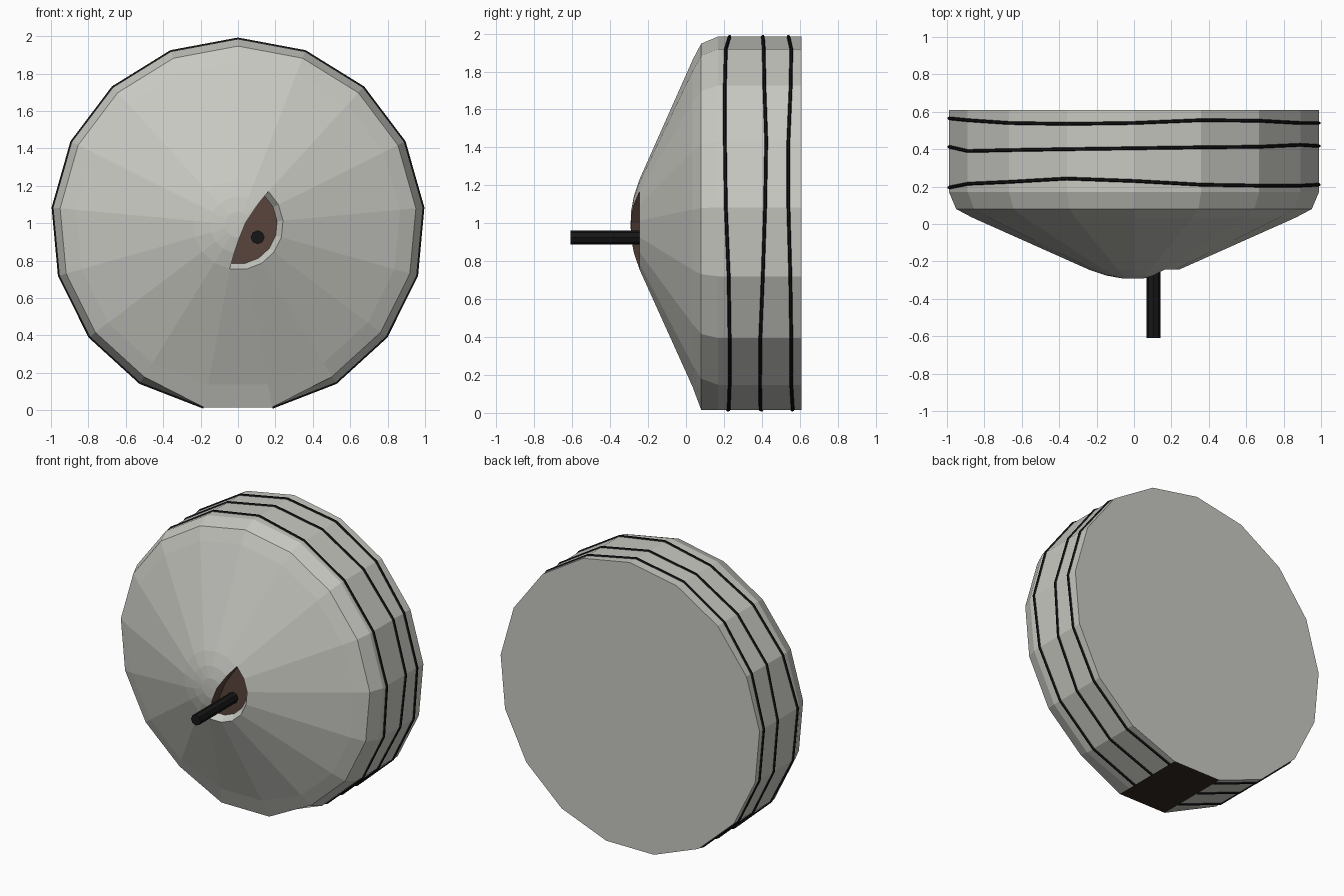
import bpy, bmesh
from math import sin, cos, tau

if "Cube" in bpy.data.objects:
    bpy.data.objects.remove(bpy.data.objects["Cube"])

N, R, ZC = 17, 0.993, 0.992


def material(name, rgb):
    m = bpy.data.materials.new(name)
    m.diffuse_color = (*rgb, 1)
    m.use_nodes = True
    m.node_tree.nodes["Principled BSDF"].inputs["Base Color"].default_value = m.diffuse_color
    return m


GREY = material("shell_grey", (0.58, 0.58, 0.54))
BROWN = material("recess_brown", (0.10, 0.06, 0.045))
DARK = material("underside_dark", (0.03, 0.022, 0.016))
BLACK = material("black", (0.008, 0.008, 0.008))


def ring_point(k, r, y):
    a = tau * k / N
    return (r * sin(a), y, ZC + r * cos(a))


def finish(bm, name, mats):
    bmesh.ops.recalc_face_normals(bm, faces=bm.faces[:])
    me = bpy.data.meshes.new(name)
    bm.to_mesh(me)
    bm.free()
    for m in mats:
        me.materials.append(m)
    ob = bpy.data.objects.new(name, me)
    bpy.context.collection.objects.link(ob)
    return ob


# Shell: 17-sided lathed cone and drum, flat underside
profile = [(0.07, -0.29), (0.15, -0.275), (0.24, -0.245), (0.87, 0.035),
           (0.955, 0.08), (R, 0.17), (R, 0.61)]
bm = bmesh.new()
rings = []
for i, (r, y) in enumerate(profile):
    rings.append([bm.verts.new(ring_point(k, R if i == 4 and k in (8, 9) else r, y))
                  for k in range(N)])
for i, (a, b) in enumerate(zip(rings, rings[1:])):
    for k in range(N):
        j = (k + 1) % N
        f = bm.faces.new((a[k], a[j], b[j], b[k]))
        if k == 8 and i >= 4:
            f.material_index = 2
tip = bm.verts.new((0, -0.292, ZC))
for k in range(N):
    bm.faces.new((tip, rings[0][k], rings[0][(k + 1) % N]))
bm.faces.new(rings[-1])
shell = finish(bm, "shell", [GREY, BROWN, DARK])

# Recess cutter: arc wall tapers inward, bowed left wall
chord = [(0.0, -0.09), (0.04, 0.01), (0.10, 0.10)]


def outline(bm, r, y):
    pts = [ring_point(k, r, y) for k in range(2, 10)]
    pts += [(x, y, ZC + z) for x, z in chord]
    return [bm.verts.new(p) for p in pts]


bm = bmesh.new()
front, floor = outline(bm, 0.317, -0.35), outline(bm, 0.21, -0.20)
n = len(front)
for k in range(n):
    j = (k + 1) % n
    f = bm.faces.new((front[k], front[j], floor[j], floor[k]))
    f.material_index = 0 if k < 7 else 1
bm.faces.new(front)
bm.faces.new(floor).material_index = 1
bmesh.ops.triangulate(bm, faces=bm.faces[:])
cutter = finish(bm, "recess_cutter", [GREY, BROWN, DARK])
cutter.hide_render = True

mod = shell.modifiers.new("recess", 'BOOLEAN')
mod.operation, mod.solver, mod.object = 'DIFFERENCE', 'EXACT', cutter
dg = bpy.context.evaluated_depsgraph_get()
cut_mesh = bpy.data.meshes.new_from_object(shell.evaluated_get(dg))
shell.modifiers.clear()
shell.data = cut_mesh
bpy.data.objects.remove(cutter)

# Wavy bands around the drum, open across the underside (y at each corner)
bands = [
    [.23, .21, .205, .205, .21, .225, .23, .23, .225,
     .22, .22, .21, .20, .195, .215, .225, .243],
    [.405, .41, .413, .423, .417, .405, .392, .39, .393,
     .40, .40, .405, .41, .413, .39, .395, .40],
    [.54, .555, .552, .54, .54, .55, .555, .555, .563,
     .56, .56, .56, .565, .565, .555, .54, .535]]
for i, ys in enumerate(bands):
    cu = bpy.data.curves.new("band_%d" % (i + 1), 'CURVE')
    cu.dimensions = '3D'
    cu.bevel_depth, cu.bevel_resolution = 0.009, 1
    cu.use_fill_caps = True
    sp = cu.splines.new('POLY')
    sp.points.add(N - 1)
    for p, k in zip(sp.points, range(9, 9 + N)):
        p.co = (*ring_point(k, R, ys[k % N]), 1)
    sp.use_smooth = False
    cu.materials.append(BLACK)
    ob = bpy.data.objects.new(cu.name, cu)
    bpy.context.collection.objects.link(ob)

# Rod sticking out of the recess
bpy.ops.mesh.primitive_cylinder_add(vertices=8, radius=0.037, depth=0.41,
                                    location=(0.105, -0.405, 0.925),
                                    rotation=(tau / 4, 0, 0))
rod = bpy.context.object
rod.name = "rod"
rod.data.materials.append(BLACK)
